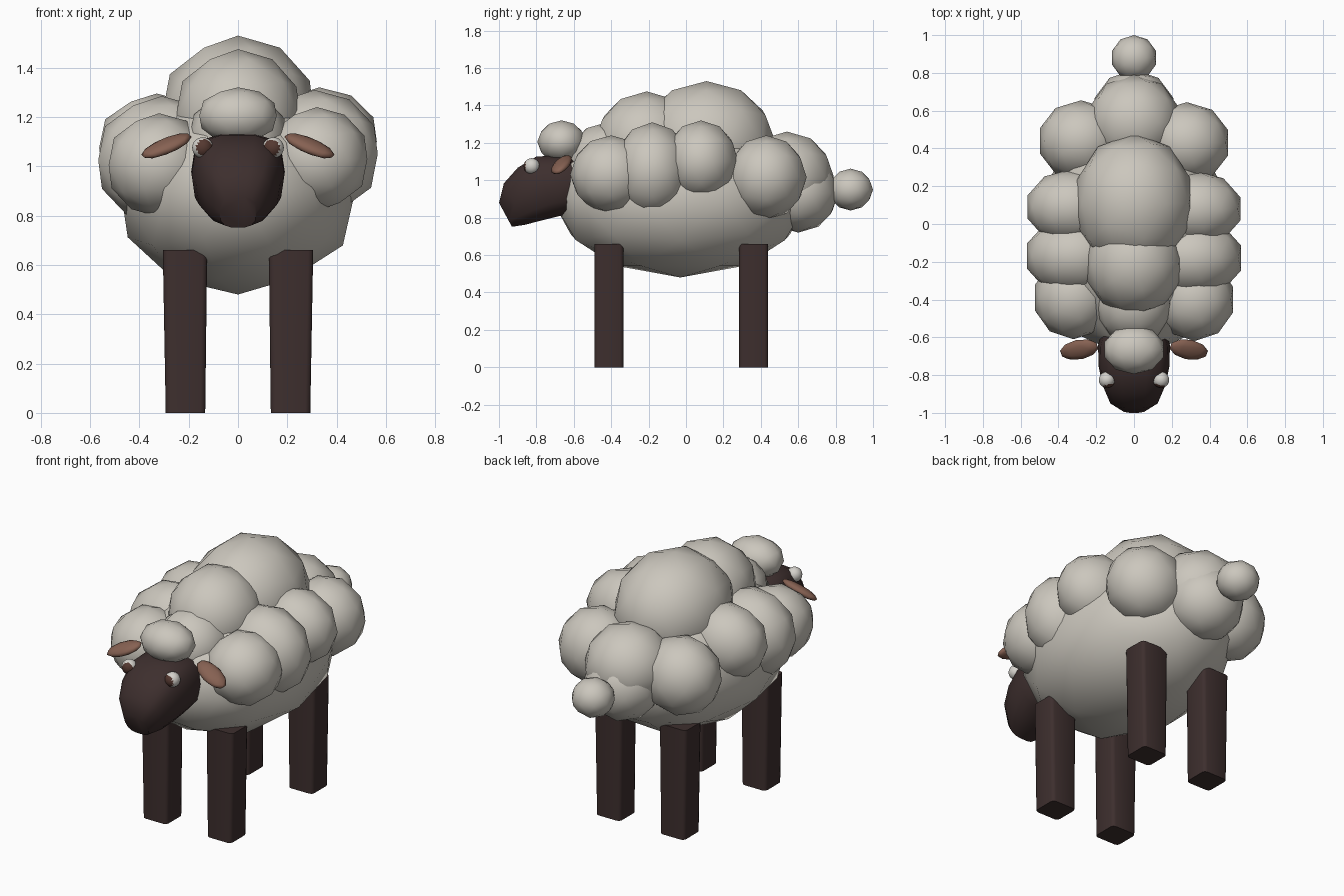
import bpy, bmesh, math
from mathutils import Matrix, Vector, Euler

if "Cube" in bpy.data.objects:
    bpy.data.objects.remove(bpy.data.objects["Cube"])


def material(name, rgb):
    m = bpy.data.materials.new(name)
    m.diffuse_color = (*rgb, 1)
    m.use_nodes = True
    m.node_tree.nodes["Principled BSDF"].inputs["Base Color"].default_value = m.diffuse_color
    return m


WOOL = material("wool", (0.60, 0.57, 0.51))
SKIN = material("dark_skin", (0.047, 0.028, 0.027))
EAR = material("ear_brown", (0.24, 0.12, 0.085))
WHITE = material("eye_white", (0.66, 0.64, 0.60))
PUPIL = material("pupil", (0.09, 0.04, 0.03))


def finish(name, bm, *mats):
    bmesh.ops.recalc_face_normals(bm, faces=bm.faces)
    for f in bm.faces:
        f.smooth = True
    me = bpy.data.meshes.new(name)
    bm.to_mesh(me)
    bm.free()
    for m in mats:
        me.materials.append(m)
    ob = bpy.data.objects.new(name, me)
    bpy.context.collection.objects.link(ob)
    return ob


def ball(name, centre, radii, mat, rot=(0, 0, 0), sub=2):
    bm = bmesh.new()
    bmesh.ops.create_icosphere(bm, subdivisions=sub, radius=1)
    bm.transform(Matrix.LocRotScale(Vector(centre), Euler(rot), Vector(radii)))
    return finish(name, bm, mat)


# Body and centre-line wool
ball("body", (0, -0.03, 0.90), (0.50, 0.69, 0.42), WOOL)
ball("wool_top_back", (0, 0.11, 1.20), (0.325, 0.37, 0.33), WOOL)
ball("wool_top_front", (0, -0.21, 1.20), (0.265, 0.28, 0.275), WOOL)
ball("wool_chest", (0, -0.42, 1.10), (0.21, 0.22, 0.21), WOOL)
ball("wool_rump", (0, 0.54, 1.02), (0.25, 0.25, 0.24), WOOL)
ball("wool_rump_lower", (0, 0.60, 0.93), (0.22, 0.215, 0.21), WOOL)
ball("tail", (0, 0.88, 0.95), (0.122, 0.12, 0.112), WOOL)
ball("wool_forelock", (0, -0.665, 1.205), (0.165, 0.13, 0.115), WOOL)

# Side wool puffs: left ones sit slightly lower
puffs = {
    "shoulder": ((0.32, -0.40, 1.03), (0.215, 0.22, 0.21)),
    "front_flank": ((0.31, -0.18, 1.05), (0.27, 0.215, 0.26)),
    "rear_flank": ((0.33, 0.08, 1.10), (0.245, 0.20, 0.22)),
    "haunch": ((0.28, 0.43, 1.015), (0.23, 0.215, 0.225)),
}
for part, (c, r) in puffs.items():
    ball("wool_right_" + part, c, r, WOOL)
    ball("wool_left_" + part, (-c[0], c[1] + 0.01, c[2] - 0.025), r, WOOL)

# Head: rounded sections lofted from muzzle to neck
# each section: upper (y, z), lower (y, z), half width
sections = [
    ((-1.00, 0.88), (-0.93, 0.75), 0.075),
    ((-0.975, 0.985), (-0.86, 0.76), 0.135),
    ((-0.90, 1.07), (-0.78, 0.78), 0.17),
    ((-0.80, 1.13), (-0.70, 0.80), 0.188),
    ((-0.66, 1.135), (-0.62, 0.82), 0.19),
    ((-0.58, 1.11), (-0.56, 0.86), 0.17),
]
N = 14
bm = bmesh.new()
rings = []
for (uy, uz), (ly, lz), w in sections:
    ring = []
    for i in range(N):
        a = 2 * math.pi * i / N
        c, s = math.cos(a), math.sin(a)
        px = math.copysign(abs(c) ** 0.7, c) * w
        t = 0.5 + 0.5 * math.copysign(abs(s) ** 0.7, s)
        ring.append(bm.verts.new((px, ly + (uy - ly) * t, lz + (uz - lz) * t)))
    rings.append(ring)
for a, b in zip(rings, rings[1:]):
    for i in range(N):
        j = (i + 1) % N
        bm.faces.new((a[i], a[j], b[j], b[i]))
bm.faces.new(rings[0])
bm.faces.new(rings[-1])
head = finish("head", bm, SKIN)

# Eyes with forward-facing pupils, and drooping ears
for side, sx in (("right", 1), ("left", -1)):
    bm = bmesh.new()
    bmesh.ops.create_icosphere(bm, subdivisions=3, radius=0.043)
    bm.transform(Matrix.Translation((sx * 0.143, -0.825, 1.075)))
    look = Vector((-sx * 0.25, -1, 0)).normalized()
    for f in bm.faces:
        f.normal_update()
        f.material_index = 1 if f.normal.dot(look) > 0.62 else 0
    finish(side + "_eye", bm, WHITE, PUPIL)
    ball(side + "_ear", (sx * 0.29, -0.665, 1.083), (0.112, 0.056, 0.026), EAR,
         (0.35, sx * 0.40, -sx * 0.22))

# Legs: square posts with softened edges, a touch wider at the top
for side, sx in (("right", 1), ("left", -1)):
    for end, y in (("front", -0.412), ("back", 0.362)):
        bm = bmesh.new()
        bmesh.ops.create_cube(bm, size=1)
        for v in bm.verts:
            top = v.co.z > 0
            v.co = Vector((sx * (0.215 if top else 0.213) + v.co.x * (0.18 if top else 0.16),
                           y + v.co.y * 0.155, 0.66 if top else 0))
        upright = [e for e in bm.edges
                   if abs(e.verts[0].co.z - e.verts[1].co.z) > 0.3]
        bmesh.ops.bevel(bm, geom=upright, offset=0.02, segments=2,
                        profile=0.5, affect='EDGES')
        leg = finish(f"{side}_{end}_leg", bm, SKIN)
        leg.data.set_sharp_from_angle(angle=math.radians(50))
head.data.set_sharp_from_angle(angle=math.radians(50))
